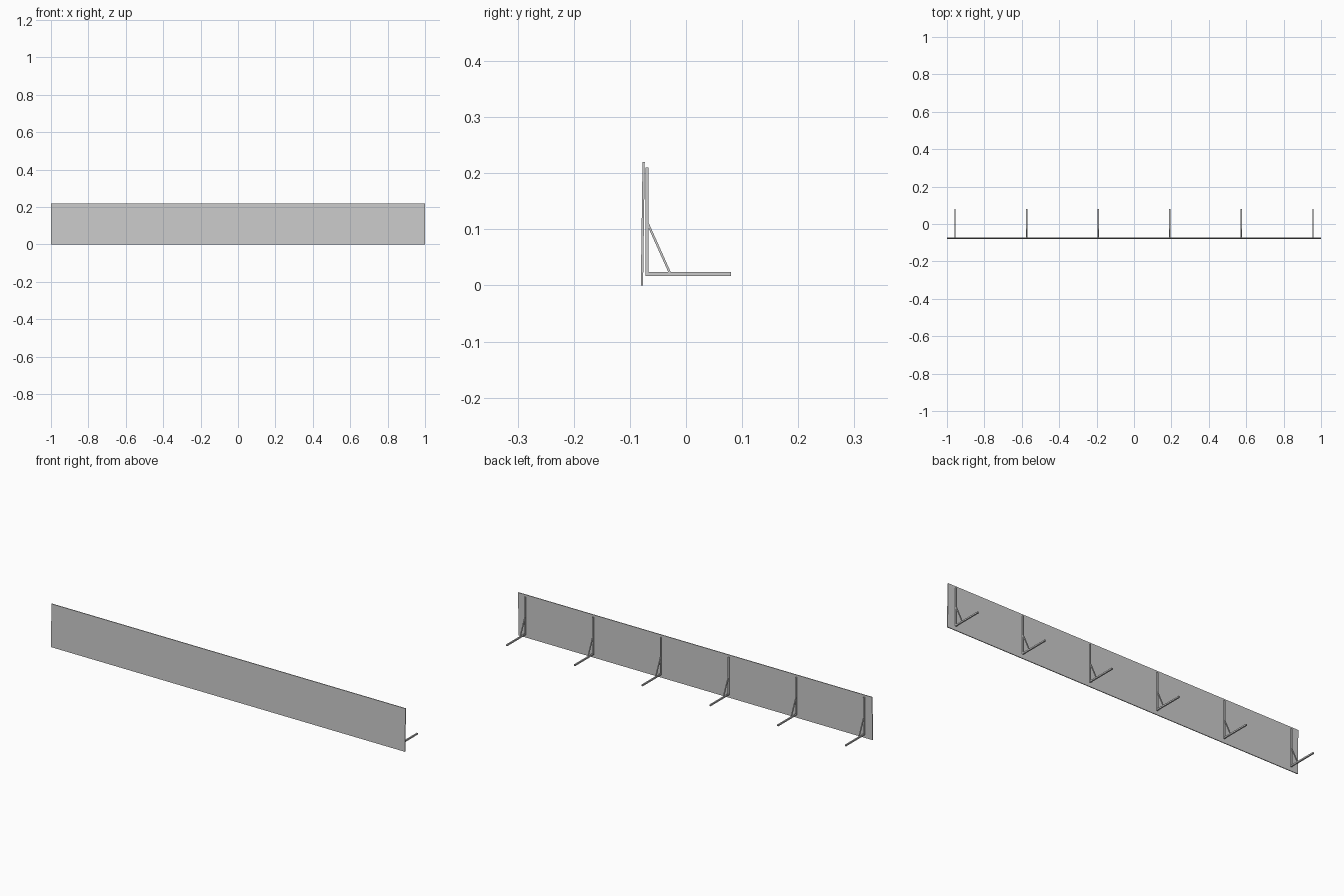
import bpy, bmesh
from mathutils import Vector

if "Cube" in bpy.data.objects:
    bpy.data.objects.remove(bpy.data.objects["Cube"])


def extrude_profile(name, yz, x0, x1):
    # Prism: a y/z outline extruded along x
    bm = bmesh.new()
    face = bm.faces.new([bm.verts.new((x0, y, z)) for y, z in yz])
    ext = bmesh.ops.extrude_face_region(bm, geom=[face])
    moved = [g for g in ext["geom"] if isinstance(g, bmesh.types.BMVert)]
    bmesh.ops.translate(bm, verts=moved, vec=(x1 - x0, 0, 0))
    bmesh.ops.recalc_face_normals(bm, faces=bm.faces)
    mesh = bpy.data.meshes.new(name)
    bm.to_mesh(mesh)
    bm.free()
    obj = bpy.data.objects.new(name, mesh)
    bpy.context.collection.objects.link(obj)
    return obj


def bar(name, a, b, thick, x, width):
    # Flat bar between two y/z points
    a, b = Vector(a), Vector(b)
    d = (b - a).normalized()
    n = Vector((-d.y, d.x)) * thick / 2
    return extrude_profile(name, [a - n, b - n, b + n, a + n],
                           x - width / 2, x + width / 2)


# Long, slightly leaning front board
extrude_profile("board", [(-0.0805, 0), (-0.0765, 0), (-0.0735, 0.22), (-0.0775, 0.22)], -1, 1)

# Six support brackets: upright, foot and diagonal brace
COUNT, END = 6, 0.957
for i in range(COUNT):
    x = -END + 2 * END * i / (COUNT - 1)
    bar(f"upright_{i + 1}", (-0.0695, 0.021), (-0.0695, 0.21), 0.005, x, 0.007)
    bar(f"foot_{i + 1}", (-0.072, 0.0205), (0.0805, 0.0205), 0.007, x, 0.007)
    bar(f"brace_{i + 1}", (-0.068, 0.11), (-0.029, 0.023), 0.004, x, 0.005)
